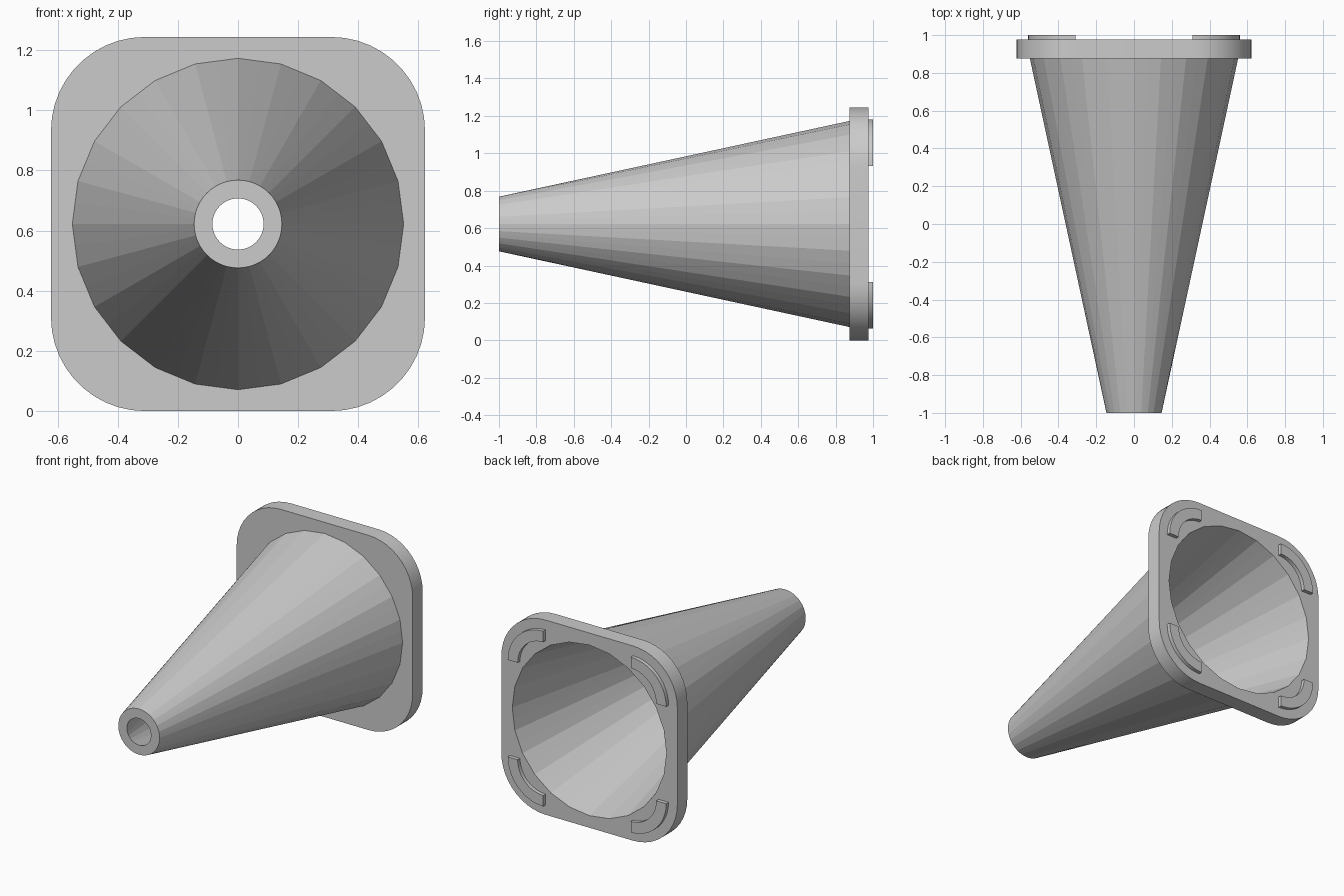
import bpy, bmesh, math

if "Cube" in bpy.data.objects:
    bpy.data.objects.remove(bpy.data.objects["Cube"])

N = 48            # points per loop
CZ = 0.622        # height of the cone axis
CORNER = 0.31     # corner radius and corner centre offset of the plate

grey = bpy.data.materials.new("plain grey")
grey.diffuse_color = (0.6, 0.6, 0.6, 1)
grey.use_nodes = True
grey.node_tree.nodes["Principled BSDF"].inputs["Base Color"].default_value = grey.diffuse_color


def ring(r, y, faceted=False):
    """Circle around the axis; faceted puts every other point on a 24-gon chord."""
    pts = []
    for i in range(N):
        a = 2 * math.pi * i / N
        k = r * math.cos(math.pi / 24) if faceted and i % 2 else r
        pts.append((k * math.cos(a), y, CZ + k * math.sin(a)))
    return pts


def rounded_square(y):
    pts = []
    for q in range(4):
        m = math.radians(45 + 90 * q)
        cx = CORNER * math.copysign(1, math.cos(m))
        cz = CORNER * math.copysign(1, math.sin(m))
        for j in range(12):
            a = math.radians(90 * q + 90 * j / 11)
            pts.append((cx + 0.312 * math.cos(a), y, CZ + cz + 0.312 * math.sin(a)))
    return pts


def loft(name, loops, closed_loops, smooth_bands=(), caps=False):
    """Join successive loops with faces; the loop sequence can wrap around."""
    bm = bmesh.new()
    rows = [[bm.verts.new(p) for p in loop] for loop in loops]
    n = len(rows[0])
    count = len(rows) if closed_loops else len(rows) - 1
    for k in range(count):
        a, b = rows[k], rows[(k + 1) % len(rows)]
        for i in range(n):
            j = (i + 1) % n
            f = bm.faces.new((a[i], a[j], b[j], b[i]))
            f.smooth = k in smooth_bands
    if caps:
        bm.faces.new(rows[0])
        bm.faces.new(rows[-1])
    bmesh.ops.recalc_face_normals(bm, faces=bm.faces)
    mesh = bpy.data.meshes.new(name)
    bm.to_mesh(mesh)
    bm.free()
    mesh.materials.append(grey)
    obj = bpy.data.objects.new(name, mesh)
    bpy.context.collection.objects.link(obj)
    return obj


# Hollow cone flaring into a rounded square base plate
loft("cone_and_base", [
    ring(0.085, -1.0),
    ring(0.146, -1.0),
    ring(0.551, 0.875, True),
    rounded_square(0.875),
    rounded_square(0.976),
    ring(0.545, 0.976, True),
], True, smooth_bands=(3,))

# Curved feet, one in each corner of the base
for q in range(4):
    m = math.radians(45 + 90 * q)
    cx = CORNER * math.copysign(1, math.cos(m))
    cz = CZ + CORNER * math.copysign(1, math.sin(m))
    sections = []
    for j in range(13):
        a = math.radians(90 * q + 90 * j / 12)
        sections.append([(cx + r * math.cos(a), y, cz + r * math.sin(a))
                         for r, y in ((0.18, 0.97), (0.25, 0.97), (0.25, 1.0), (0.18, 1.0))])
    foot = loft("foot_%d" % (q + 1), sections, False, caps=True)
    bpy.ops.object.select_all(action='DESELECT')
    foot.select_set(True)
    bpy.context.view_layer.objects.active = foot
    bpy.ops.object.shade_smooth_by_angle(angle=math.radians(30))
